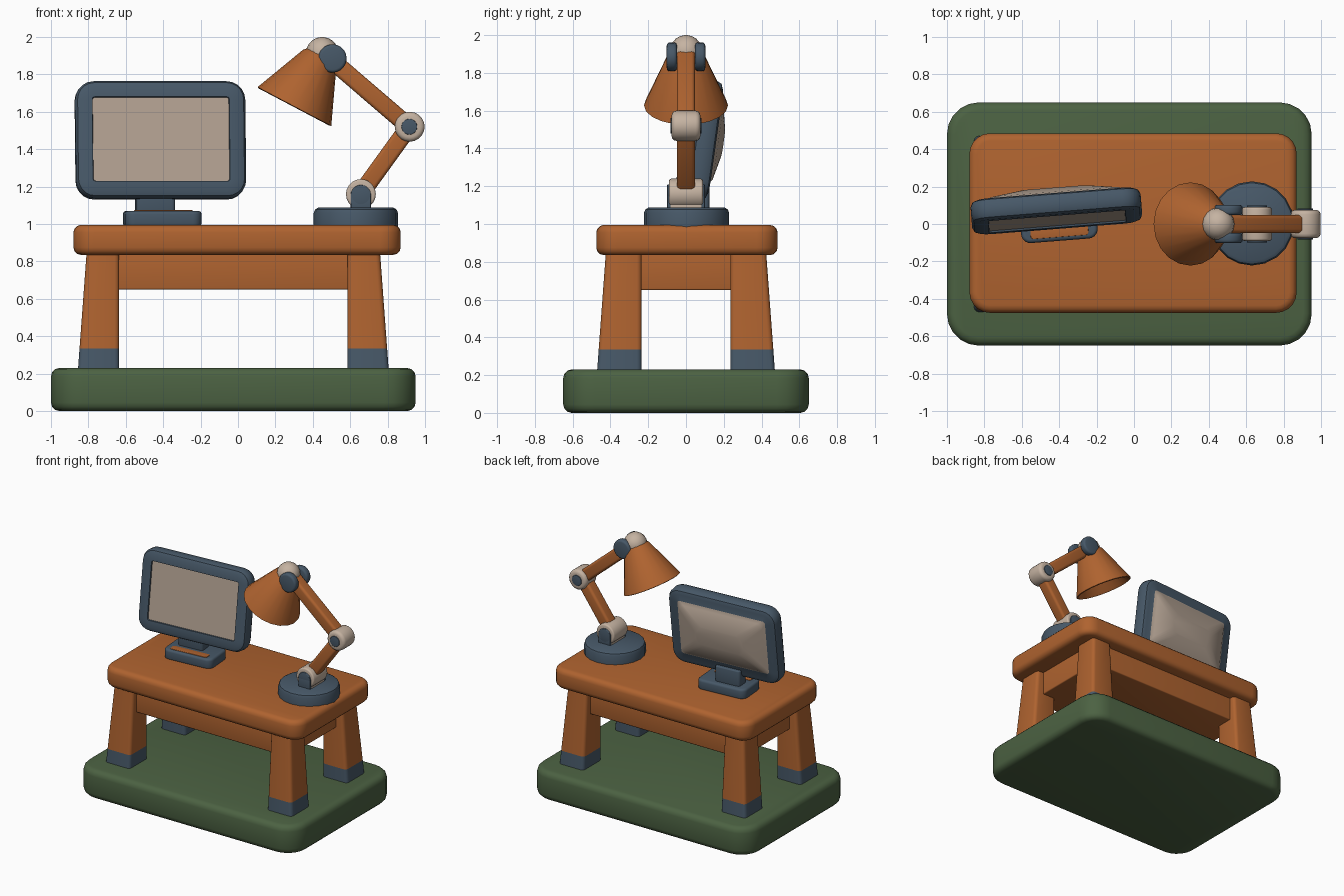
import bpy, bmesh, math
from mathutils import Matrix, Vector

if "Cube" in bpy.data.objects:
    bpy.data.objects.remove(bpy.data.objects["Cube"])


def material(name, rgb):
    m = bpy.data.materials.new(name)
    m.diffuse_color = (*rgb, 1)
    m.use_nodes = True
    m.node_tree.nodes["Principled BSDF"].inputs["Base Color"].default_value = m.diffuse_color
    return m


ORANGE = material("burnt_orange", (0.43, 0.125, 0.029))
SLATE = material("slate_blue", (0.063, 0.098, 0.138))
BEIGE = material("warm_beige", (0.56, 0.45, 0.36))
SCREEN = material("screen_beige", (0.45, 0.36, 0.29))
GREEN = material("moss_green", (0.072, 0.122, 0.055))


def loft(name, rings, mats, bands=None, matrix=None, steps=5):
    """Loft rounded rectangles (width, depth, radius, z, cx, cy).
    bands gives a material index per face band: first cap, sides, last cap."""
    bm = bmesh.new()
    loops = []
    for ring in rings:
        w, d, r, z, cx, cy = (tuple(ring) + (0, 0))[:6]
        r = min(r, w / 2, d / 2)
        loop = []
        for k, (sx, sy) in enumerate(((1, 1), (-1, 1), (-1, -1), (1, -1))):
            for i in range(steps + 1):
                a = (k + i / steps) * math.pi / 2
                loop.append(bm.verts.new((cx + sx * (w / 2 - r) + r * math.cos(a),
                                          cy + sy * (d / 2 - r) + r * math.sin(a), z)))
        loops.append(loop)
    n = len(loops[0])
    bands = bands or [0] * (len(rings) + 1)
    bm.faces.new(loops[0][::-1]).material_index = bands[0]
    for j in range(len(loops) - 1):
        a, b = loops[j], loops[j + 1]
        for i in range(n):
            k = (i + 1) % n
            bm.faces.new((a[i], a[k], b[k], b[i])).material_index = bands[j + 1]
    bm.faces.new(loops[-1]).material_index = bands[-1]
    bmesh.ops.remove_doubles(bm, verts=bm.verts, dist=1e-5)
    bmesh.ops.recalc_face_normals(bm, faces=bm.faces)
    if matrix:
        bm.transform(matrix)
    me = bpy.data.meshes.new(name)
    bm.to_mesh(me)
    bm.free()
    for m in mats:
        me.materials.append(m)
    ob = bpy.data.objects.new(name, me)
    bpy.context.collection.objects.link(ob)
    bpy.ops.object.select_all(action='DESELECT')
    ob.select_set(True)
    bpy.context.view_layer.objects.active = ob
    bpy.ops.object.shade_smooth_by_angle(angle=math.radians(35))
    return ob


def slab(name, w, d, r, z0, z1, bevel, mat, matrix=None, cx=0, cy=0):
    """Rounded slab with softened top and bottom edges."""
    rings = []
    for end, sign in ((z0, 1), (z1, -1)):
        part = []
        for i in range(4):
            a = i / 3 * math.pi / 2
            inset = bevel * (1 - math.sin(a))
            part.append((w - 2 * inset, d - 2 * inset, max(r - inset, 0.004),
                         end + sign * bevel * (1 - math.cos(a)), cx, cy))
        rings += part if sign > 0 else part[::-1]
    return loft(name, rings, [mat], matrix=matrix)


def along(p, q):
    """Matrix that puts the local z axis on the line from p to q."""
    p, q = Vector(p), Vector(q)
    return Matrix.Translation(p) @ (q - p).to_track_quat('Z', 'Y').to_matrix().to_4x4()


def disc(name, x, z, y0, y1, r, bevel, mat):
    """Cylinder lying along the y axis."""
    slab(name, 2 * r, 2 * r, r, 0, y1 - y0, bevel, mat, along((x, y0, z), (x, y1, z)))


# Floor base, table top and apron block
slab("floor_base", 1.95, 1.30, 0.17, 0, 0.23, 0.045, GREEN, cx=-0.025)
slab("table_top", 1.75, 0.96, 0.11, 0.835, 0.995, 0.04, ORANGE, cx=-0.005, cy=0.005)
slab("apron", 1.46, 0.76, 0.02, 0.65, 0.86, 0.008, ORANGE, cx=-0.025)

# Four tapered legs with straight inner sides and slate feet
for sx, side in ((-1, "left"), (1, "right")):
    for sy, end in ((-1, "front"), (1, "back")):
        rings = []
        for z in (0.22, 0.335, 0.86):
            t = (z - 0.23) / 0.61
            ox, oy = 0.83 - 0.045 * t, 0.47 - 0.045 * t
            rings.append((ox - 0.61, oy - 0.235, 0.025, z,
                          -0.025 + sx * (ox + 0.61) / 2, sy * (oy + 0.235) / 2))
        loft(f"{end}_{side}_leg", rings, [ORANGE, SLATE], [1, 1, 0, 0], steps=3)

# Monitor: bulged back panel, thick frame and recessed screen in one loft
turn = Matrix.Rotation(math.radians(4.5), 4, 'Z')
pose = Matrix.Translation((-0.415, 0.07, 1.447)) @ turn @ Matrix.Rotation(math.radians(82), 4, 'X')
loft("monitor", [(0.40, 0.16, 0.06, -0.115), (0.70, 0.41, 0.04, -0.075),
                 (0.74, 0.45, 0.02, -0.058), (0.84, 0.56, 0.07, -0.058),
                 (0.89, 0.61, 0.09, -0.048), (0.912, 0.632, 0.10, -0.025),
                 (0.912, 0.632, 0.10, 0.025), (0.89, 0.61, 0.09, 0.048),
                 (0.84, 0.56, 0.07, 0.058), (0.735, 0.455, 0.012, 0.058),
                 (0.73, 0.45, 0.012, 0.048)],
     [SLATE, SCREEN], [1, 1, 1, 0, 0, 0, 0, 0, 0, 0, 0, 1], pose)

# Monitor stand
stand = Matrix.Translation((-0.405, 0.035, 0)) @ turn
slab("stand_foot", 0.41, 0.25, 0.05, 0.985, 1.07, 0.018, SLATE, stand)
slab("stand_inlay", 0.31, 0.06, 0.015, 1.067, 1.074, 0.002, ORANGE, stand, cy=-0.075)
slab("stand_neck", 0.21, 0.10, 0.02, 1.06, 1.19, 0.008, SLATE, stand, cx=-0.035, cy=0.035)

# Lamp foot
loft("lamp_foot", [(0.45, 0.45, 1, 0.985), (0.45, 0.45, 1, 1.06),
                   (0.435, 0.435, 1, 1.078), (0.40, 0.40, 1, 1.088)],
     [SLATE], matrix=Matrix.Translation((0.63, 0.003, 0)))

# Lamp arms
shoulder, elbow, wrist = (0.655, 0, 1.16), (0.915, 0, 1.52), (0.49, 0, 1.885)
for name, p, q in (("lower_arm", shoulder, elbow), ("upper_arm", elbow, wrist)):
    slab(name, 0.095, 0.095, 0.02, 0, (Vector(q) - Vector(p)).length, 0.005, ORANGE, along(p, q))

# Lower joint with slate brackets on both sides
disc("lower_joint", 0.657, 1.16, -0.09, 0.09, 0.08, 0.012, BEIGE)
slab("joint_block", 0.11, 0.17, 0.01, 1.06, 1.13, 0.004, BEIGE, cx=0.657)
for s in (-1, 1):
    y0, y1 = sorted((s * 0.06, s * 0.1))
    disc("bracket_cap", 0.657, 1.155, y0, y1, 0.054, 0.005, SLATE)
    slab("bracket_plate", 0.106, 0.04, 0.004, 1.07, 1.155, 0.002, SLATE, cx=0.657, cy=s * 0.08)

# Elbow joint with slate bolts
disc("elbow_joint", 0.918, 1.52, -0.076, 0.076, 0.08, 0.025, BEIGE)
disc("elbow_bolt", 0.916, 1.52, -0.082, 0.082, 0.042, 0.003, SLATE)

# Lamp head: round cap, side knobs and hollow conical shade
loft("head_cap", [(0.174 * math.cos(a), 0.174 * math.cos(a), 1, 0.087 * math.sin(a))
                  for a in (math.radians(-85 + 17 * i) for i in range(11))],
     [BEIGE], matrix=Matrix.Translation((0.45, 0, 1.913)), steps=4)
for s in (-1, 1):
    y0, y1 = sorted((s * 0.048, s * 0.102))
    disc("head_knob", 0.505, 1.885, y0, y1, 0.076, 0.016, SLATE)
loft("lamp_shade", [(0.15, 0.15, 1, 0.26), (0.405, 0.405, 1, 0.012), (0.425, 0.425, 1, 0),
                    (0.445, 0.445, 1, 0.004), (0.20, 0.20, 1, 0.295), (0.14, 0.14, 1, 0.325)],
     [ORANGE], matrix=along((0.30, 0, 1.625), (0.44, 0, 1.891)))
